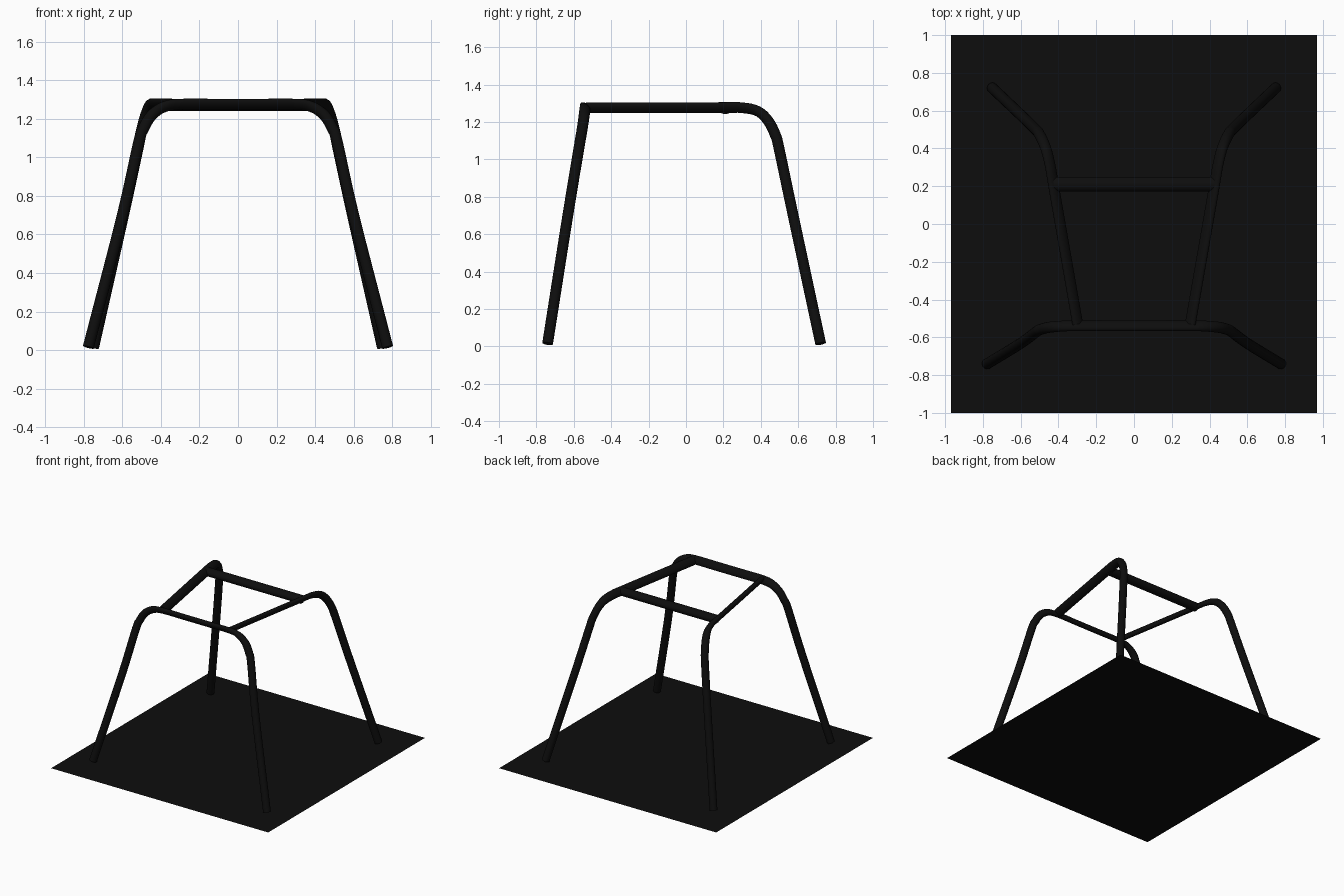
import bpy, bmesh, math
from mathutils import Vector

if "Cube" in bpy.data.objects:
    bpy.data.objects.remove(bpy.data.objects["Cube"])

black = bpy.data.materials.new("near black")
black.diffuse_color = (0.0042, 0.0042, 0.0042, 1)
black.use_nodes = True
black.node_tree.nodes["Principled BSDF"].inputs["Base Color"].default_value = black.diffuse_color


def finish(name, bm):
    me = bpy.data.meshes.new(name)
    bmesh.ops.recalc_face_normals(bm, faces=bm.faces)
    bm.to_mesh(me)
    bm.free()
    me.materials.append(black)
    ob = bpy.data.objects.new(name, me)
    bpy.context.collection.objects.link(ob)
    bpy.ops.object.select_all(action='DESELECT')
    ob.select_set(True)
    bpy.context.view_layer.objects.active = ob
    bpy.ops.object.shade_smooth_by_angle(angle=math.radians(40))
    return ob


def smooth_path(pts, steps=4):
    # Catmull-Rom through the path points
    p = [Vector(q) for q in pts]
    p = [2 * p[0] - p[1]] + p + [2 * p[-1] - p[-2]]
    out = []
    for i in range(1, len(p) - 2):
        for s in range(steps):
            t = s / steps
            a, b, c, d = p[i - 1:i + 3]
            out.append(0.5 * (2 * b + (c - a) * t + (2 * a - 5 * b + 4 * c - d) * t * t
                              + (3 * b - a - 3 * c + d) * t ** 3))
    return out + [p[-2]]


def tube(name, path, ref, size, sides=20):
    # size(t) gives half widths along ref and across it
    bm = bmesh.new()
    rings = []
    for i, c in enumerate(path):
        t = (path[min(i + 1, len(path) - 1)] - path[max(i - 1, 0)]).normalized()
        u = (ref - t * ref.dot(t)).normalized()
        v = t.cross(u)
        a, b = size(t)
        rings.append([bm.verts.new(c + u * a * math.cos(k * math.tau / sides)
                                   + v * b * math.sin(k * math.tau / sides))
                      for k in range(sides)])
    for r, s in zip(rings, rings[1:]):
        for k in range(sides):
            n = (k + 1) % sides
            bm.faces.new((r[k], r[n], s[n], s[k]))
    bm.faces.new(rings[0])
    bm.faces.new(rings[-1])
    return finish(name, bm)


def frame_size(t):
    # round on the legs, flattened on the level runs
    f = max(0, 1 - abs(t.z) * 1.2)
    return 0.029 + 0.006 * f, 0.029 - 0.009 * f


# front hoop: two legs and a top bar
half = [(0.777, -0.74, 0.015), (0.60, -0.632, 0.70), (0.515, -0.569, 1.08), (0.49, -0.557, 1.15),
        (0.45, -0.547, 1.217), (0.385, -0.541, 1.262), (0.30, -0.538, 1.276), (0.10, -0.538, 1.276)]
hoop = half + [(-x, y, z) for x, y, z in reversed(half)]
tube("front_hoop", smooth_path(hoop), Vector((0, -1, 1)), frame_size)

# side rails that bend down into the rear legs
rail = [(0.298, -0.53, 1.276), (0.42, 0.17, 1.277), (0.442, 0.30, 1.276), (0.462, 0.385, 1.257),
        (0.483, 0.44, 1.205), (0.503, 0.478, 1.13), (0.517, 0.497, 1.06), (0.595, 0.573, 0.70),
        (0.75, 0.72, 0.015)]
for side, label in ((1, "right"), (-1, "left")):
    tube(label + "_rail_and_rear_leg", smooth_path([(side * x, y, z) for x, y, z in rail]),
         Vector((side, 0, 1)), frame_size)

# rear cross bar
tube("cross_bar", [Vector((-0.425, 0.21, 1.273)), Vector((0.425, 0.21, 1.273))],
     Vector((0, 1, 0)), lambda t: (0.039, 0.031))

# flat base sheet
bm = bmesh.new()
bm.faces.new([bm.verts.new((x, y, 0)) for x, y in ((-0.97, -1), (0.97, -1), (0.97, 1), (-0.97, 1))])
finish("base_sheet", bm)
